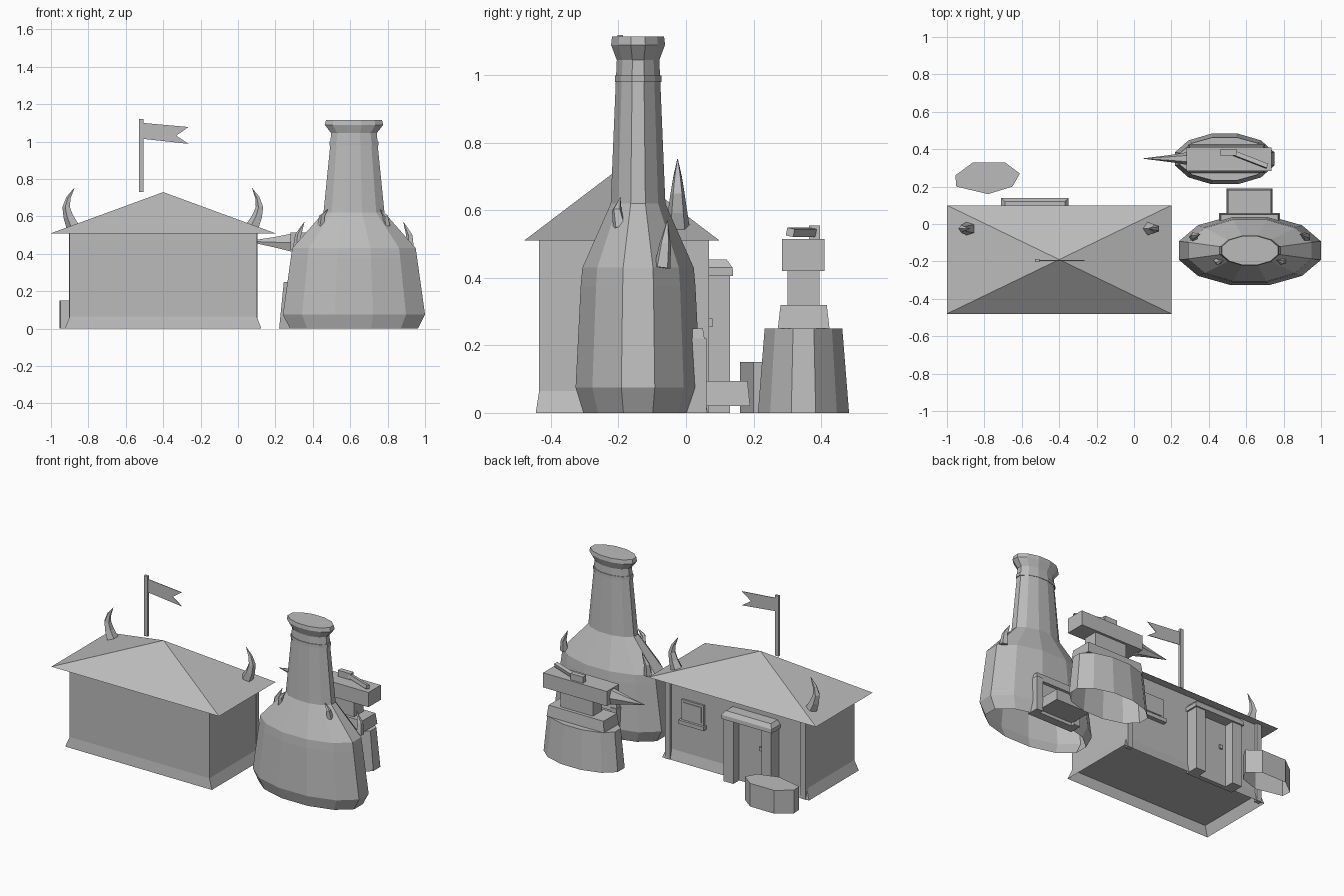
import bpy
import bmesh
from math import cos, sin, pi
from mathutils import Vector

cube = bpy.data.objects.get("Cube")
if cube:
    bpy.data.objects.remove(cube, do_unlink=True)

grey = bpy.data.materials.new("plain_grey")
grey.use_nodes = True
COLOUR = (0.5, 0.5, 0.5, 1)
grey.diffuse_color = COLOUR
grey.node_tree.nodes["Principled BSDF"].inputs["Base Color"].default_value = COLOUR


def make(name, bm, solid=True):
    """Turn a bmesh into a flat shaded object."""
    if solid:
        bmesh.ops.recalc_face_normals(bm, faces=bm.faces)
    mesh = bpy.data.meshes.new(name)
    bm.to_mesh(mesh)
    bm.free()
    mesh.materials.append(grey)
    obj = bpy.data.objects.new(name, mesh)
    bpy.context.collection.objects.link(obj)
    return obj


def bridge(name, rings, bottom=True, top=True):
    """Skin a stack of equal-sized point rings."""
    bm = bmesh.new()
    rows = [[bm.verts.new(p) for p in ring] for ring in rings]
    n = len(rows[0])
    for a, b in zip(rows, rows[1:]):
        for i in range(n):
            j = (i + 1) % n
            bm.faces.new((a[i], a[j], b[j], b[i]))
    if bottom:
        bm.faces.new(rows[0][::-1])
    if top:
        bm.faces.new(rows[-1])
    return make(name, bm)


def oval(cx, cy, z, rx, ry, n=12):
    """Oval ring whose sides end in flats at left and right."""
    k = cos(pi / n)
    return [(cx + rx / k * cos((2 * i + 1) * pi / n),
             cy + ry / k * sin((2 * i + 1) * pi / n), z) for i in range(n)]


def rect(x0, x1, y0, y1, z):
    return [(x0, y0, z), (x1, y0, z), (x1, y1, z), (x0, y1, z)]


def box(name, x0, x1, y0, y1, z0, z1, taper=0.0):
    t = taper
    return bridge(name, [rect(x0, x1, y0, y1, z0),
                         rect(x0 + t, x1 - t, y0 + t, y1 - t, z1)])


def horn(name, path, radii, n=5):
    """Curved thorn through the path, ending in a point."""
    rings = []
    for i, p in enumerate(path):
        a, b = path[max(i - 1, 0)], path[min(i + 1, len(path) - 1)]
        d = (Vector(b) - Vector(a)).normalized()
        u = d.cross(Vector((0, 1, 0))).normalized()
        v = d.cross(u)
        rings.append([Vector(p) + radii[i] * (u * cos(2 * pi * k / n) + v * sin(2 * pi * k / n))
                      for k in range(n)])
    return bridge(name, rings)


# House: walls, open flared skirt, hipped roof
HX, HY = -0.4, -0.19
box("house_walls", -0.9, 0.1, -0.435, 0.05, 0.065, 0.515)
bridge("house_skirt", [rect(-0.925, 0.125, -0.445, 0.065, 0),
                       rect(-0.9, 0.1, -0.435, 0.05, 0.065)], False, False)
bm = bmesh.new()
eaves = [bm.verts.new(p) for p in rect(-1, 0.2, -0.48, 0.1, 0.51)]
apex = bm.verts.new((HX, HY, 0.73))
for i in range(4):
    bm.faces.new((eaves[i], eaves[(i + 1) % 4], apex))
bm.faces.new(eaves[::-1])
make("house_roof", bm)

# Back wall posts, door and window
for side, x in (("left", 0.085), ("right", -0.885)):
    box(side + "_corner_post", x - 0.018, x + 0.018, 0.04, 0.068, 0, 0.51)
for side, x in (("left", -0.395), ("right", -0.665)):
    box(side + "_door_post", x - 0.035, x + 0.035, 0.04, 0.13, 0, 0.41)
bridge("door_lintel", [rect(-0.71, -0.35, 0.04, 0.14, 0.405),
                       rect(-0.71, -0.35, 0.04, 0.138, 0.43),
                       rect(-0.69, -0.37, 0.04, 0.12, 0.455)])
box("house_door", -0.63, -0.43, 0.04, 0.07, 0, 0.405)
box("door_knob", -0.6, -0.58, 0.07, 0.08, 0.235, 0.26)
box("window_frame", -0.17, -0.01, 0.04, 0.062, 0.28, 0.41)
box("window_pane", -0.155, -0.025, 0.06, 0.066, 0.295, 0.395)
box("window_sill", -0.18, 0.0, 0.04, 0.078, 0.255, 0.28)

# Roof horns, mirrored about the house centre
for side, s in (("left", 1), ("right", -1)):
    path = [(HX + s * dx, -0.025, z) for dx, z in
            ((0.48, 0.545), (0.505, 0.6), (0.517, 0.65), (0.505, 0.7), (0.475, 0.752))]
    horn(side + "_roof_horn", path, [0.038, 0.029, 0.022, 0.013, 0.001])

# Flag
box("flag_pole", -0.53, -0.505, -0.203, -0.187, 0.73, 1.12)
outline = [(-0.51, 1.1), (-0.265, 1.078), (-0.33, 1.032), (-0.265, 0.988), (-0.51, 1.015)]
bridge("flag", [[(x, y, z) for x, z in outline] for y in (-0.197, -0.193)])

# Boulder behind the house
boulder = [(-0.95, 0.2), (-0.78, 0.16), (-0.65, 0.2), (-0.61, 0.27),
           (-0.69, 0.33), (-0.86, 0.33), (-0.955, 0.26)]
bridge("boulder", [[(x, y, z) for x, y in boulder] for z in (0, 0.15)], bottom=False)

# Tower: oval bottle shape with a capped neck
TX, TY = 0.62, -0.142
profile = [(0, 0.342, 0.162), (0.075, 0.38, 0.185), (0.375, 0.338, 0.17), (0.43, 0.33, 0.165),
           (0.62, 0.163, 0.081), (0.98, 0.127, 0.066), (0.98, 0.132, 0.069),
           (1.0, 0.132, 0.069), (1.0, 0.126, 0.065), (1.045, 0.122, 0.063),
           (1.09, 0.156, 0.08), (1.115, 0.15, 0.077)]
bridge("tower", [oval(TX, TY, *ring) for ring in profile], bottom=False)

# Tower thorns, mirrored about the tower centre
for side, s in (("left", 1), ("right", -1)):
    horn(side + "_front_thorn",
         [(TX + s * dx, y, z) for dx, y, z in
          ((0.175, -0.195, 0.55), (0.17, -0.205, 0.6), (0.14, -0.195, 0.637))],
         [0.022, 0.015, 0.001])
    horn(side + "_back_thorn",
         [(TX + s * dx, y, z) for dx, y, z in
          ((0.3, -0.07, 0.43), (0.297, -0.062, 0.5), (0.265, -0.055, 0.57))],
         [0.026, 0.018, 0.001])

# Tower doorway and step
for side, x in (("left", 0.735), ("right", 0.455)):
    box(side + "_tower_door_post", x, x + 0.045, -0.02, 0.06, 0, 0.22)
bridge("tower_door_lintel", [rect(0.455, 0.78, -0.04, 0.058, 0.2),
                             rect(0.465, 0.77, -0.04, 0.05, 0.25)])
box("tower_door", 0.49, 0.745, -0.02, 0.035, 0, 0.21)
box("tower_step", 0.495, 0.74, 0.02, 0.19, 0.02, 0.095, 0.008)

# Cannon on its pedestal
bridge("cannon_pedestal", [oval(0.485, 0.348, 0, 0.265, 0.135),
                           oval(0.485, 0.348, 0.25, 0.24, 0.115)], bottom=False)
box("pedestal_plate", 0.29, 0.7, 0.272, 0.425, 0.25, 0.32, 0.008)
box("cannon_neck", 0.39, 0.62, 0.3, 0.395, 0.31, 0.43)
box("cannon_body", 0.28, 0.735, 0.284, 0.41, 0.42, 0.515)
box("cannon_sight", 0.46, 0.55, 0.365, 0.397, 0.51, 0.555)

# Slanted lever on top of the cannon
lever = box("cannon_lever", -0.1, 0.1, -0.012, 0.012, -0.012, 0.012)
lever.location = (0.62, 0.345, 0.535)
lever.rotation_euler = (-0.2, 0, -0.37)

# Long spike on the cannon's muzzle
rings = [[(x, 0.35 + ry * cos(k * pi / 3), z + rz * sin(k * pi / 3)) for k in range(6)]
         for x, z, ry, rz in ((0.285, 0.46, 0.034, 0.055), (0.2, 0.462, 0.02, 0.033),
                              (0.05, 0.467, 0.001, 0.001))]
bridge("cannon_spike", rings)
